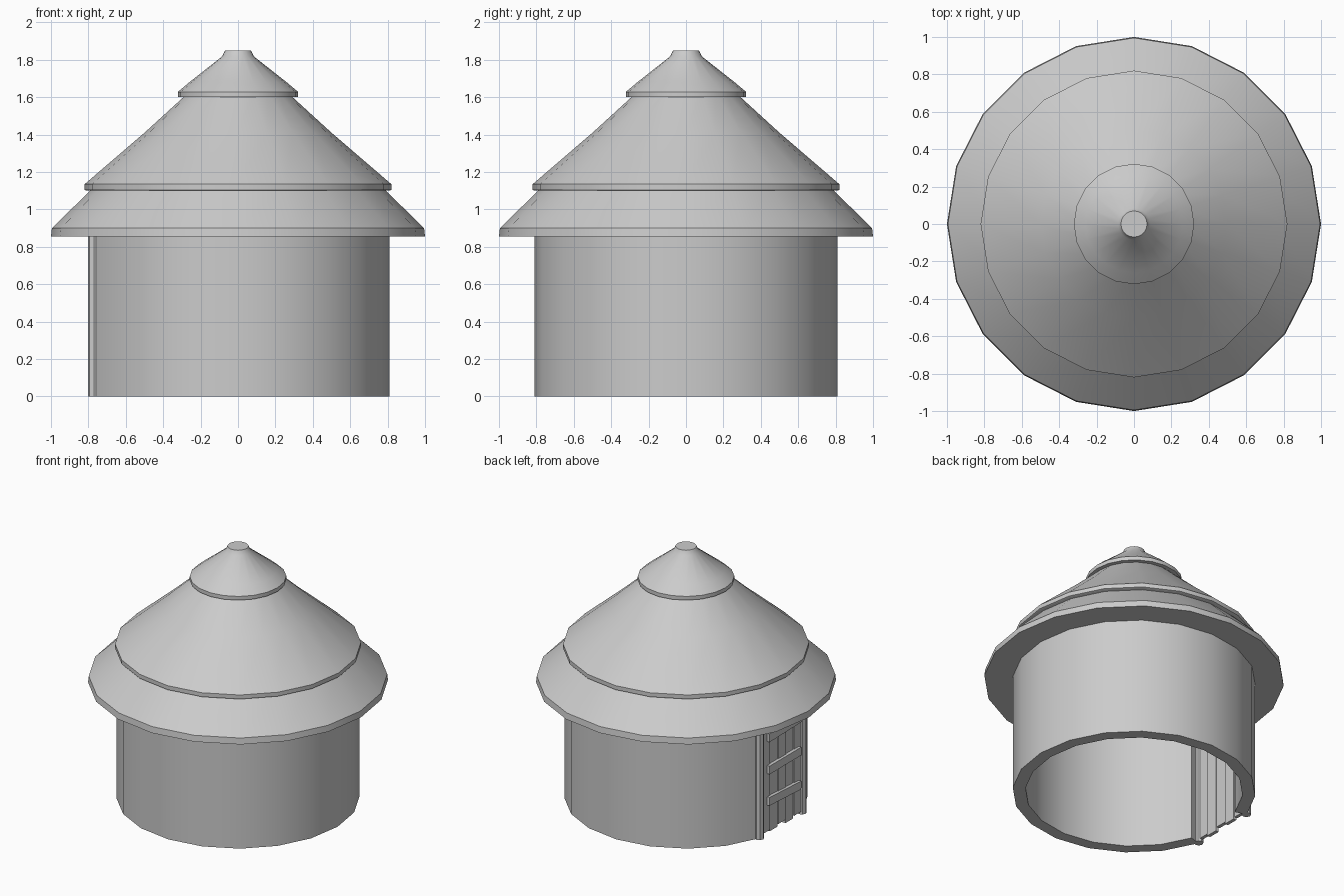
import bpy, bmesh, math
from math import radians, cos, sin

if "Cube" in bpy.data.objects:
    bpy.data.objects.remove(bpy.data.objects["Cube"])

SIDES = 20
STEP = 360 / SIDES


def finish(name, bm, smooth=True):
    bmesh.ops.recalc_face_normals(bm, faces=bm.faces)
    me = bpy.data.meshes.new(name)
    bm.to_mesh(me)
    bm.free()
    ob = bpy.data.objects.new(name, me)
    bpy.context.collection.objects.link(ob)
    if smooth:
        bpy.ops.object.select_all(action='DESELECT')
        ob.select_set(True)
        bpy.context.view_layer.objects.active = ob
        bpy.ops.object.shade_smooth_by_angle(angle=radians(30))
    return ob


def turned(name, profile, sides=SIDES, centre=(0, 0)):
    """Closed solid of revolution from (radius, z) points, bottom to top."""
    bm = bmesh.new()
    rings = [[bm.verts.new((centre[0] + r * cos(radians(360 / sides * i)),
                            centre[1] + r * sin(radians(360 / sides * i)), z))
              for i in range(sides)] for r, z in profile]
    for a, b in zip(rings, rings[1:]):
        for i in range(sides):
            j = (i + 1) % sides
            bm.faces.new((a[i], a[j], b[j], b[i]))
    bm.faces.new(rings[0])
    bm.faces.new(rings[-1])
    return finish(name, bm)


def box(name, centre, size, tilt=0):
    bm = bmesh.new()
    bmesh.ops.create_cube(bm, size=1)
    bmesh.ops.scale(bm, vec=size, verts=bm.verts)
    ob = finish(name, bm, smooth=False)
    ob.location = centre
    ob.rotation_euler.x = radians(tilt)
    return ob


# Round wall with thickness, two facets left open on the -x side for the door
R_OUT, R_IN, WALL_TOP = 0.81, 0.725, 0.86
bm = bmesh.new()
section = [(R_OUT, 0), (R_OUT, WALL_TOP), (R_IN, WALL_TOP), (R_IN, 0)]
loops = []
for i in range(-9, 10):
    a = radians(i * STEP)
    loops.append([bm.verts.new((r * cos(a), r * sin(a), z)) for r, z in section])
for p, q in zip(loops, loops[1:]):
    for k in range(4):
        m = (k + 1) % 4
        bm.faces.new((p[k], q[k], q[m], p[m]))
bm.faces.new(loops[0])
bm.faces.new(loops[-1])
finish("round_wall", bm)

# Three overlapping thatch tiers, the last ending in a small flat tip
turned("roof_lower_tier", [(1.0, 0.855), (0.995, 0.90), (0.77, 1.12)])
turned("roof_middle_tier", [(0.81, 1.10), (0.82, 1.105), (0.82, 1.135),
                            (0.50, 1.41), (0.27, 1.62)])
turned("roof_top_tier", [(0.322, 1.60), (0.322, 1.628), (0.26, 1.68),
                         (0.085, 1.818), (0.07, 1.85)])

# Door posts
DOOR_X = -0.77
for side, label in ((1, "left"), (-1, "right")):
    turned("door_post_" + label, [(0.032, 0), (0.032, 0.86)], 8,
           (DOOR_X, side * 0.247))

# Door planks with uneven feet
feet = [0.02, 0.0, 0.03, 0.01, 0.025]
width = 0.46 / len(feet)
for i, z0 in enumerate(feet):
    y = -0.23 + width * (i + 0.5)
    x = DOOR_X + (0.006 if i % 2 else 0.0)
    box(f"door_plank_{i + 1}", (x, y, (z0 + 0.86) / 2),
        (0.025, width - 0.003, 0.86 - z0))

# Door cross rails
for i, (z, tilt) in enumerate(((0.24, 3), (0.48, 0), (0.72, -1))):
    box(f"door_rail_{i + 1}", (DOOR_X - 0.02, -0.01, z), (0.025, 0.37, 0.06), tilt)
